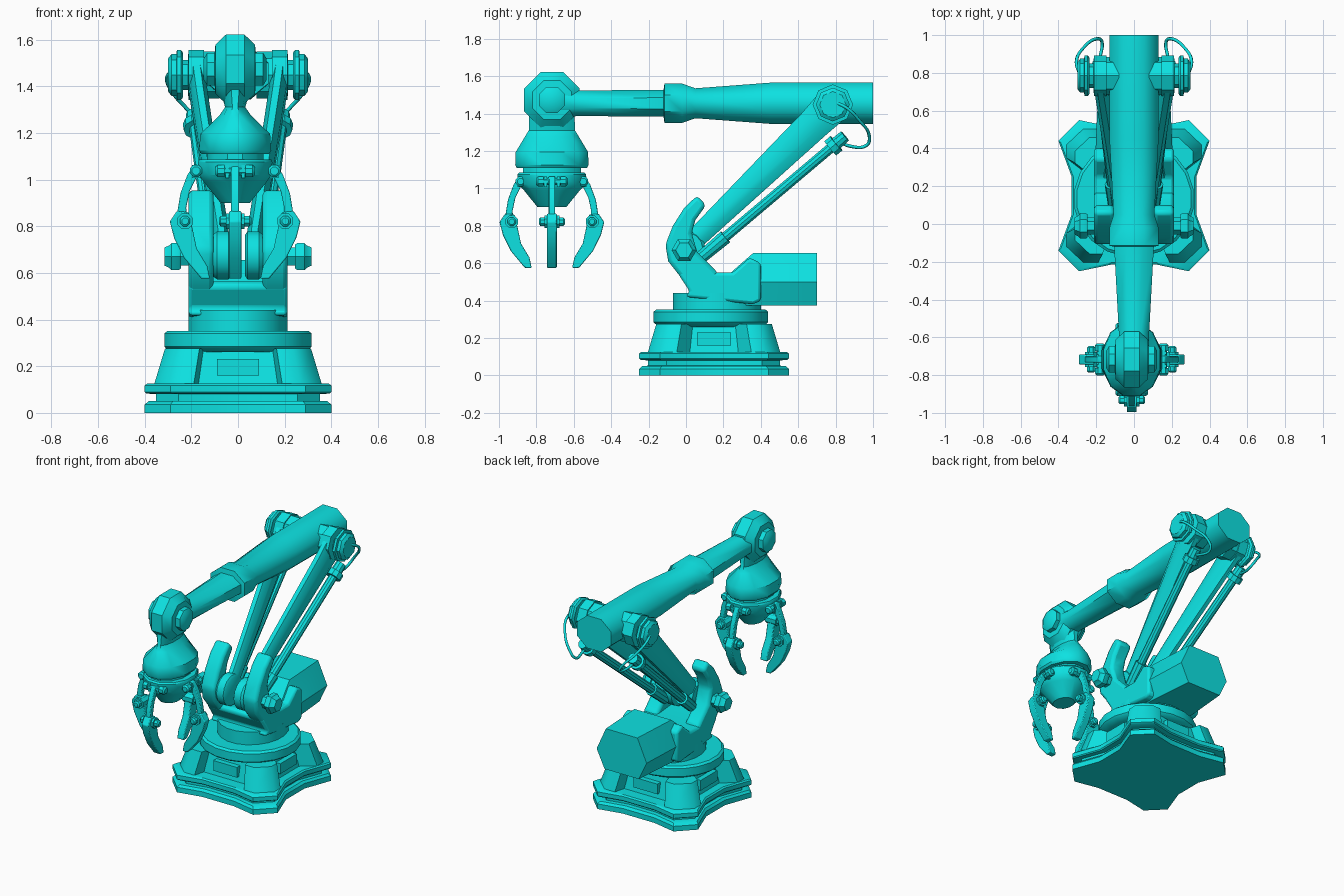
import bpy, bmesh, math
from mathutils import Vector, Matrix

teal = bpy.data.materials.new("teal paint")
teal.diffuse_color = (0.004, 0.76, 0.76, 1)


def finish(name, bm, mirror=False, bevel=0, angle=35, matrix=None):
    bmesh.ops.recalc_face_normals(bm, faces=bm.faces[:])
    me = bpy.data.meshes.new(name)
    bm.to_mesh(me)
    bm.free()
    if matrix:
        me.transform(matrix)
    me.shade_smooth()
    me.set_sharp_from_angle(angle=math.radians(angle))
    me.materials.append(teal)
    ob = bpy.data.objects.new(name, me)
    bpy.context.collection.objects.link(ob)
    if bevel:
        m = ob.modifiers.new("bevel", 'BEVEL')
        m.width, m.segments = bevel, 2
    if mirror:
        ob.modifiers.new("mirror", 'MIRROR').use_mirror_merge = False
    return ob


def loft(name, rings, **kw):
    """Skin a list of point rings and cap both ends."""
    bm = bmesh.new()
    vs = [[bm.verts.new(p) for p in r] for r in rings]
    n = len(vs[0])
    for a, b in zip(vs, vs[1:]):
        for i in range(n):
            j = (i + 1) % n
            bm.faces.new((a[i], a[j], b[j], b[i]))
    bm.faces.new(vs[0])
    bm.faces.new(vs[-1])
    return finish(name, bm, **kw)


def ring(c, u, v, n, turn=0.5):
    """Ring of n points around c with half-axes u and v."""
    c, u, v = Vector(c), Vector(u), Vector(v)
    return [c + u * math.cos(t) + v * math.sin(t)
            for t in (2 * math.pi * (i + turn) / n for i in range(n))]


def stack_x(name, y, z, steps, n=6, turn=0, **kw):
    """Stepped pin along x from (x, radius) pairs."""
    return loft(name, [ring((x, y, z), (0, r, 0), (0, 0, r), n, turn) for x, r in steps], **kw)


def rod(name, p0, p1, steps, n=10, **kw):
    """Stepped rod between two points from (fraction, radius) pairs."""
    p0, p1 = Vector(p0), Vector(p1)
    d = (p1 - p0).normalized()
    u = d.orthogonal().normalized()
    v = d.cross(u)
    return loft(name, [ring(p0.lerp(p1, t), u * r, v * r, n) for t, r in steps], **kw)


def prism_x(name, pts, x0, x1, **kw):
    """Side profile of (y, z) points extruded along x."""
    return loft(name, [[(x, y, z) for y, z in pts] for x in (x0, x1)], **kw)


def box(name, c, s, **kw):
    bm = bmesh.new()
    bmesh.ops.create_cube(bm, size=1, matrix=Matrix.Translation(c) @ Matrix.Diagonal((*s, 1)))
    return finish(name, bm, **kw)


def four_way(quarter, s, z, cy=0.15):
    """Full outline from one quadrant, scaled by s, at height z."""
    back = quarter[::-1]
    pts = (quarter + [(-x, y) for x, y in back] + [(-x, -y) for x, y in quarter]
           + [(x, -y) for x, y in back])
    return [(x * s, cy + y * s, z) for x, y in pts]


# Base plates with concave sides and a groove
q = [(0.33, 0.1), (0.40, 0.29), (0.29, 0.40), (0.12, 0.365)]
loft("base_plate", [four_way(q, s, z) for z, s in (
    (0, 1), (0.035, 1), (0.05, 0.96), (0.052, 0.88), (0.08, 0.88),
    (0.083, 0.98), (0.09, 1), (0.118, 1), (0.126, 0.97))])

# Pedestal with corner pillars and recessed sides
q = [(0.27, 0.13), (0.36, 0.20), (0.36, 0.27), (0.27, 0.355), (0.19, 0.355), (0.17, 0.28)]
loft("pedestal", [four_way(q, 1, 0.12), four_way(q, 0.87, 0.275)], angle=50)
for s in (-1, 1):
    box("front_back_hatch", (0, 0.15 + s * 0.265, 0.195), (0.18, 0.05, 0.07))
    box("side_hatch", (s * 0.255, 0.15, 0.195), (0.05, 0.18, 0.07))

# Turntable and waist
loft("turntable", [ring((0, 0.133, z), (r, 0, 0), (0, r * 0.97, 0), 20) for z, r in (
    (0.26, 0.27), (0.275, 0.31), (0.285, 0.32), (0.34, 0.32), (0.352, 0.305))])
loft("waist_collar", [ring((0, 0.165, z), (a, 0, 0), (0, 0.238, 0), 20) for z, a in (
    (0.34, 0.215), (0.44, 0.215))])
prism_x("waist", [(0.0, 0.42), (0.02, 0.45), (-0.04, 0.54), (-0.02, 0.565), (0.16, 0.55),
                  (0.25, 0.55), (0.34, 0.63), (0.40, 0.60), (0.40, 0.40), (0.36, 0.38)],
        -0.212, 0.212, bevel=0.025)

# Counterweight housing with six-sided section
loft("counterweight", [[(s * x, y, z) for s, x, z in (
    (1, b, 0.375), (1, m, 0.5), (1, t, top), (-1, t, top), (-1, m, 0.5), (-1, b, 0.375))]
    for y, b, m, t, top in ((0.24, 0.16, 0.2, 0.16, 0.55), (0.36, 0.16, 0.205, 0.14, 0.655),
                            (0.70, 0.13, 0.19, 0.12, 0.655))], angle=25)

# Shoulder horns holding the lower arms
prism_x("shoulder_horn", [(0.03, 0.44), (-0.04, 0.54), (-0.095, 0.61), (-0.11, 0.70), (-0.07, 0.80),
                          (-0.01, 0.895), (0.06, 0.962), (0.107, 0.91), (0.05, 0.83), (0.03, 0.76),
                          (0.06, 0.66), (0.17, 0.55), (0.17, 0.46)],
        0.105, 0.212, mirror=True, bevel=0.02)
stack_x("shoulder_bolt", -0.01, 0.67, [(0.2, 0.045), (0.245, 0.045), (0.245, 0.06), (0.255, 0.067),
        (0.285, 0.067), (0.295, 0.055), (0.315, 0.045)], mirror=True)
stack_x("shoulder_disc", 0.0, 0.675, [(0.03, 0.09), (0.04, 0.105), (0.09, 0.105), (0.11, 0.09)],
        n=14, mirror=True)

# Lower arm beams, leaning inward toward the shoulder
nrm = Vector((0, 0.73, -0.68))
loft("lower_arm", [ring(c, Vector((w, 0, 0)), nrm * h, 8) for c, w, h in (
    ((0.065, 0.0, 0.68), 0.037, 0.06), ((0.072, 0.07, 0.75), 0.037, 0.06),
    ((0.165, 0.68, 1.34), 0.04, 0.094), ((0.178, 0.77, 1.43), 0.04, 0.105))], mirror=True)
stack_x("elbow_pivot", 0.785, 1.448, [(0.08, 0.1), (0.145, 0.1), (0.145, 0.108), (0.212, 0.108),
        (0.215, 0.065), (0.235, 0.065), (0.235, 0.095), (0.245, 0.108), (0.262, 0.108),
        (0.264, 0.09), (0.285, 0.09), (0.3, 0.07)], n=8, mirror=True)

# Pistons and their hoses
rod("piston", (0.10, 0.08, 0.63), (0.19, 0.85, 1.28),
    [(0, 0.035), (0.17, 0.04), (0.17, 0.028), (0.9, 0.028), (0.9, 0.052), (0.94, 0.052),
     (0.94, 0.036), (1, 0.034)], mirror=True)
cu = bpy.data.curves.new("hose", 'CURVE')
cu.dimensions, cu.bevel_depth, cu.bevel_resolution, cu.resolution_u = '3D', 0.009, 1, 5
path = [(0.29, 0.80, 1.46), (0.305, 0.86, 1.43), (0.27, 0.93, 1.36), (0.20, 0.98, 1.28),
        (0.17, 0.965, 1.23), (0.18, 0.88, 1.225), (0.19, 0.80, 1.26)]
for s in (-1, 1):
    sp = cu.splines.new('BEZIER')
    sp.bezier_points.add(len(path) - 1)
    for bp, (x, y, z) in zip(sp.bezier_points, path):
        bp.co = (s * x, y, z)
        bp.handle_left_type = bp.handle_right_type = 'AUTO'
cu.materials.append(teal)
bpy.context.collection.objects.link(bpy.data.objects.new("hose", cu))

# Upper arm boom: (y, centre z, half width, half height)
k = 1 / math.cos(math.pi / 8)
loft("boom", [ring((0, y, z), (w * k, 0, 0), (0, 0, h * k), 8) for y, z, w, h in (
    (1.0, 1.455, 0.13, 0.112), (0.45, 1.455, 0.13, 0.11), (0.05, 1.455, 0.108, 0.08),
    (-0.02, 1.455, 0.13, 0.105), (-0.115, 1.455, 0.13, 0.105), (-0.12, 1.455, 0.105, 0.072),
    (-0.58, 1.455, 0.08, 0.068), (-0.70, 1.46, 0.08, 0.09))], angle=50)

# Wrist joint
GX, GY = -0.012, -0.717
stack_x("wrist", GY, 1.473, [(GX + x, r * k) for x, r in (
    (-0.135, 0.045), (-0.12, 0.07), (-0.088, 0.07), (-0.085, 0.105), (-0.04, 0.148),
    (0.04, 0.148), (0.085, 0.105), (0.088, 0.07), (0.12, 0.07), (0.135, 0.045))],
    n=8, turn=0.5)


def hand(name, steps, n=12):
    """Vertical loft on the gripper axis from (z, half x, half y)."""
    return loft(name, [ring((GX, GY, z), (a, 0, 0), (0, b, 0), n) for z, a, b in steps])


# Gripper housing, neck and palm
hand("gripper_housing", [(1.40, 0.07, 0.125), (1.31, 0.045, 0.128), (1.275, 0.07, 0.15),
                         (1.195, 0.155, 0.2), (1.125, 0.16, 0.203), (1.11, 0.15, 0.195)])
hand("gripper_neck", [(1.12, 0.125, 0.16), (1.07, 0.125, 0.16)])
hand("gripper_palm", [(1.085, 0.16, 0.18), (1.075, 0.165, 0.19), (1.02, 0.16, 0.185),
                      (0.99, 0.14, 0.155), (0.90, 0.065, 0.08)])

# Four two-link fingers; each profile is (radius, height)
upper = [(0.14, 1.06), (0.175, 1.065), (0.205, 1.02), (0.235, 0.94), (0.248, 0.86), (0.245, 0.80),
         (0.205, 0.80), (0.21, 0.88), (0.195, 0.95), (0.165, 1.01), (0.14, 1.02)]
lower = [(0.2, 0.86), (0.25, 0.865), (0.28, 0.82), (0.262, 0.75), (0.22, 0.665), (0.145, 0.575),
         (0.108, 0.575), (0.12, 0.63), (0.165, 0.705), (0.183, 0.79)]
for i in range(4):
    m = Matrix.Translation((GX, GY, 0)) @ Matrix.Rotation(i * math.pi / 2, 4, 'Z')

    def plate(name, pts, t):
        loft(name, [[(r, y, z) for r, z in pts] for y in (-t, t)], matrix=m, bevel=0.005)

    def pin(name, r, z, steps):
        loft(name, [ring((r, y, z), (a, 0, 0), (0, 0, a), 8) for y, a in steps], matrix=m)

    plate("finger_upper_link", upper, 0.017)
    plate("finger_tip_link", lower, 0.026)
    pin("finger_knuckle_pin", 0.168, 1.037, [(-0.085, 0.018), (-0.075, 0.028), (-0.045, 0.028),
        (-0.045, 0.02), (0.045, 0.02), (0.045, 0.028), (0.075, 0.028), (0.085, 0.018)])
    pin("finger_middle_pin", 0.215, 0.822, [(-0.07, 0.015), (-0.062, 0.024), (-0.04, 0.024),
        (-0.04, 0.036), (0.04, 0.036), (0.04, 0.024), (0.062, 0.024), (0.07, 0.015)])
    for s in (-1, 1):
        box("finger_bracket", (0.155, s * 0.034, 1.035), (0.06, 0.016, 0.055), matrix=m)
